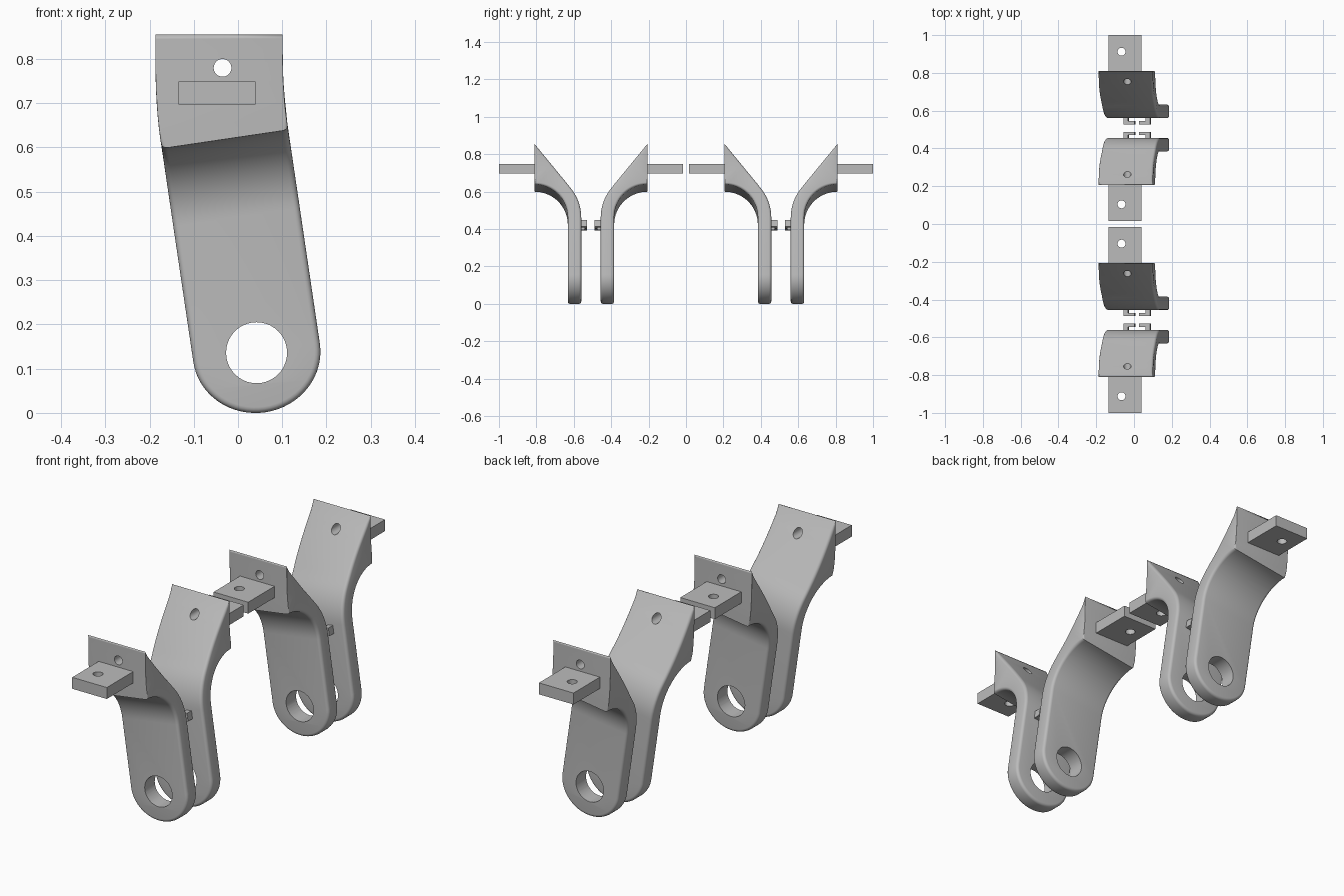
import bpy, bmesh
from math import sin, cos, radians, sqrt, hypot, pi
from mathutils import Matrix

if "Cube" in bpy.data.objects:
    bpy.data.objects.remove(bpy.data.objects["Cube"])

grey = bpy.data.materials.new("plain grey")
grey.use_nodes = True
GREY = (0.5, 0.5, 0.5, 1)
grey.diffuse_color = GREY
grey.node_tree.nodes["Principled BSDF"].inputs["Base Color"].default_value = GREY

LEAN = radians(8.4)              # sideways lean of the arm
EYE_X, EYE_Z, EYE_R = 0.042, 0.136, 0.069
HALF_W, TIP = 0.1445, 0.136      # half width and tip height of the arm
BACK, FRONT, FLANGE = 0.052, 0.124, 0.302   # depths from the pair's middle
BEND, BEND_TOP, PEAK = 0.31, 0.488, 0.72    # heights along the arm
TOP_Z, FILLET = 0.855, 0.013
TOP_X = {-1: -0.187, 1: 0.101}


def lerp(a, b, k):
    return a + (b - a) * k


def edge_point(t, side, inset):
    """Front outline of the arm: rounded tip, leaning sides, upright top."""
    w = HALF_W - inset
    along = min(t, BEND_TOP)
    if t < 0:
        s = min(1, -t / TIP)
        w *= sqrt(1 - s * s)
        along = -(TIP - inset) * s
    x = EYE_X + side * w * cos(LEAN) - along * sin(LEAN)
    z = EYE_Z + along * cos(LEAN) + side * w * sin(LEAN)
    if t > BEND_TOP:
        k = (t - BEND_TOP) / (PEAK - BEND_TOP)
        x = lerp(x, TOP_X[side] - side * inset, 1 - (1 - k) ** 3)
        z = lerp(z, TOP_Z, k)
    return x, z


def arm_rows():
    """Pairs of outer and inner profile points, from the tip to the peak."""
    rows = []
    for i in range(17):
        t = -TIP * cos(i / 16 * pi / 2)
        rows.append(((BACK, t), (FRONT, t)))

    def arc(radius, angle):
        return FLANGE - radius * cos(angle), BEND + radius * sin(angle)

    r_in, r_out, turn = FLANGE - FRONT, FLANGE - BACK, radians(38)
    for i in range(9):
        a = turn * i / 8
        rows.append((arc(r_out, a), arc(r_in, a)))
    start = arc(r_out, turn)

    def slope(k):
        return lerp(start[0], FLANGE, k), lerp(start[1], PEAK, k)

    for i in range(1, 11):
        rows.append((slope(0.055 * i), arc(r_in, lerp(turn, pi / 2, i / 10))))
    for k in (0.15, 0.3, 0.5, 0.7, 0.85, 0.96, 1):
        rows.append((slope(lerp(0.55, 1, k)), (FLANGE, lerp(BEND_TOP, PEAK, k))))
    return rows


def half_section(thick, soft_front):
    """Inset and depth of the rounded side, outer corner to inner corner."""
    r = min(FILLET, thick * 0.4)
    ri = r if soft_front else min(0.002, r)
    angles = [i * pi / 8 for i in range(5)]
    pts = [(r * (1 - sin(a)), r * (1 - cos(a))) for a in angles]
    return pts + [(ri * (1 - cos(a)), thick - ri * (1 - sin(a))) for a in angles]


def finish(bm, name):
    bmesh.ops.remove_doubles(bm, verts=bm.verts, dist=1e-5)
    bmesh.ops.recalc_face_normals(bm, faces=bm.faces)
    mesh = bpy.data.meshes.new(name)
    bm.to_mesh(mesh)
    bm.free()
    mesh.materials.append(grey)
    ob = bpy.data.objects.new(name, mesh)
    bpy.context.collection.objects.link(ob)
    return ob


def box(name, lo, hi, tilt=0):
    bm = bmesh.new()
    mid = [(a + b) / 2 for a, b in zip(lo, hi)]
    size = [abs(b - a) for a, b in zip(lo, hi)]
    mat = Matrix.Translation(mid) @ Matrix.Rotation(-tilt, 4, "Y") @ Matrix.Diagonal((*size, 1))
    bmesh.ops.create_cube(bm, size=1, matrix=mat)
    return finish(bm, name)


def drill(ob, centre, radius, axis):
    bm = bmesh.new()
    rot = Matrix.Rotation(pi / 2, 4, "X") if axis == "Y" else Matrix()
    bmesh.ops.create_cone(bm, cap_ends=True, segments=40, radius1=radius, radius2=radius,
                          depth=0.9 if axis == "Y" else 0.3,
                          matrix=Matrix.Translation(centre) @ rot)
    cutter = finish(bm, "drill_cutter")
    cutter.hide_render = True
    mod = ob.modifiers.new("hole", "BOOLEAN")
    mod.operation, mod.solver, mod.object = "DIFFERENCE", "EXACT", cutter
    activate(ob)
    bpy.ops.object.modifier_apply(modifier=mod.name)
    bpy.data.objects.remove(cutter)


def activate(ob):
    bpy.ops.object.select_all(action="DESELECT")
    ob.select_set(True)
    bpy.context.view_layer.objects.active = ob


def arm(name, cy, sign):
    bm = bmesh.new()
    rings = []
    for outer, inner in arm_rows():
        do, dt = inner[0] - outer[0], inner[1] - outer[1]
        thick = hypot(do, dt)
        n = max(thick, 1e-9)
        section = half_section(thick, inner[1] <= BEND_TOP + 1e-4)
        ring = []
        for side, pts in ((1, section), (-1, section[::-1])):
            for inset, depth in pts:
                x, z = edge_point(outer[1] + dt * depth / n, side, inset)
                ring.append(bm.verts.new((x, cy + sign * (outer[0] + do * depth / n), z)))
        rings.append(ring)
    for a, b in zip(rings, rings[1:]):
        for i in range(len(a)):
            j = (i + 1) % len(a)
            bm.faces.new((a[i], a[j], b[j], b[i]))
    ob = finish(bm, name)
    drill(ob, (EYE_X, cy, EYE_Z), EYE_R, "Y")
    drill(ob, (-0.035, cy + sign * 0.3, 0.78), 0.02, "Y")
    activate(ob)
    bpy.ops.object.shade_smooth_by_angle(angle=radians(30))


def bracket(label, cy, sign):
    arm(label + "_arm", cy, sign)

    def y(depth):
        return cy + sign * depth

    # Mounting tab with its screw hole
    tab = box(label + "_tab", (-0.134, y(0.28), 0.697), (0.04, y(0.492), 0.749))
    drill(tab, (-0.066, y(0.404), 0.72), 0.021, "Z")
    # Two facing hooks on the back of the arm
    mid_x, mid_z = 0.017, 0.42
    for side, word in ((-1, "right"), (1, "left")):
        for part, near, far, d0, d1 in (("leg", 0.046, 0.071, 0.022, 0.056),
                                        ("toe", 0.012, 0.071, 0.02, 0.036)):
            xs = sorted((mid_x + side * near, mid_x + side * far))
            z = mid_z + (sum(xs) / 2 - mid_x) * sin(LEAN)
            box(f"{label}_{word}_hook_{part}", (xs[0], y(d0), z - 0.018),
                (xs[1], y(d1), z + 0.018), LEAN)


for pair, cy in (("front_pair", -0.508), ("back_pair", 0.508)):
    for place, sign in (("front", -1), ("back", 1)):
        bracket(f"{pair}_{place}", cy, sign)
